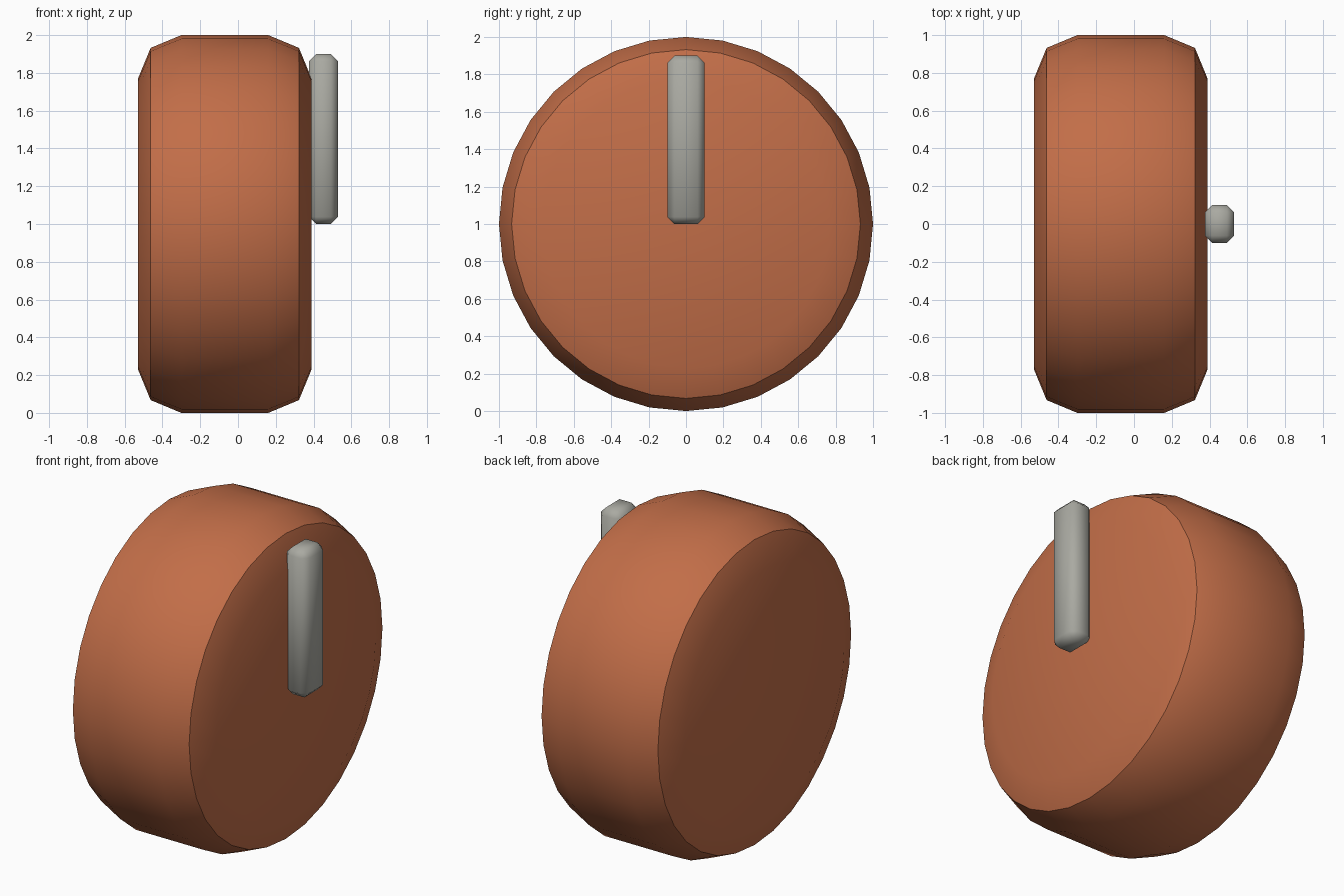
import bpy
import math
from mathutils import Matrix

cube = bpy.data.objects.get("Cube")
if cube:
    bpy.data.objects.remove(cube, do_unlink=True)


def material(name, rgb):
    mat = bpy.data.materials.new(name)
    mat.use_nodes = True
    mat.diffuse_color = (*rgb, 1)
    mat.node_tree.nodes["Principled BSDF"].inputs["Base Color"].default_value = (*rgb, 1)
    return mat


def finish(name, mat, bevel, segments, smooth_angle):
    """Name, colour, bevel and smooth the active object."""
    obj = bpy.context.object
    obj.name = name
    obj.data.name = name
    obj.data.materials.append(mat)
    bpy.ops.object.transform_apply(location=False, rotation=True, scale=True)
    mod = obj.modifiers.new("Bevel", "BEVEL")
    mod.width = bevel
    mod.segments = segments
    mod.limit_method = "ANGLE"
    mod.angle_limit = math.radians(30)
    bpy.ops.object.modifier_apply(modifier=mod.name)
    bpy.ops.object.shade_smooth_by_angle(angle=math.radians(smooth_angle))
    return obj


terracotta = material("terracotta", (0.54, 0.155, 0.065))
warm_grey = material("warm_grey", (0.40, 0.40, 0.36))

# Round knob body lying along x, with a two-step rounded rim
bpy.ops.mesh.primitive_cylinder_add(
    vertices=32, radius=1, depth=0.92, location=(-0.07, 0, 1),
    rotation=(0, math.pi / 2, 0))
finish("knob_body", terracotta, 0.23, 2, 30)

# Raised pointer on the +x face, from the centre to near the rim
bpy.ops.mesh.primitive_cube_add(size=1, location=(0.4525, 0, 1.45))
bpy.context.object.scale = (0.155, 0.2, 0.9)
finish("knob_pointer", warm_grey, 0.038, 1, 60)
